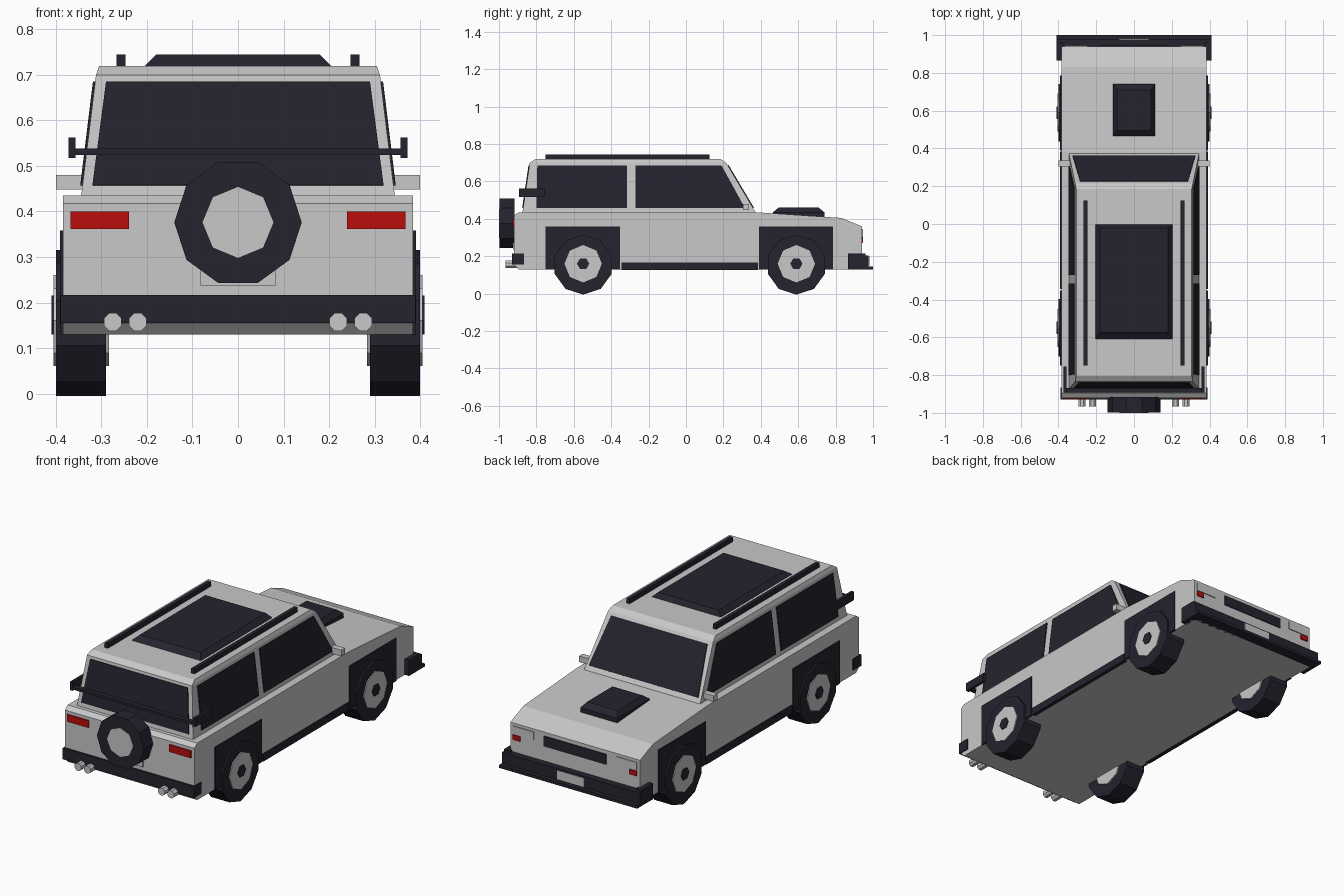
import bpy, bmesh, math
from mathutils import Vector, Matrix

if "Cube" in bpy.data.objects:
    bpy.data.objects.remove(bpy.data.objects["Cube"])


def mat(name, col):
    m = bpy.data.materials.new(name)
    m.diffuse_color = (*col, 1)
    m.use_nodes = True
    m.node_tree.nodes["Principled BSDF"].inputs["Base Color"].default_value = m.diffuse_color
    return m


PAINT = mat("light_grey_paint", (0.58, 0.58, 0.58))
DARK = mat("dark_trim", (0.018, 0.017, 0.028))
RED = mat("red_lens", (0.5, 0.004, 0.004))


def finish(bm, name, material):
    bmesh.ops.recalc_face_normals(bm, faces=bm.faces)
    me = bpy.data.meshes.new(name)
    bm.to_mesh(me)
    bm.free()
    me.materials.append(material)
    ob = bpy.data.objects.new(name, me)
    bpy.context.collection.objects.link(ob)
    return ob


def loft(name, rings, material):
    """Skin a list of equal-length point rings and cap both ends."""
    bm = bmesh.new()
    vs = [[bm.verts.new(p) for p in r] for r in rings]
    n = len(rings[0])
    for a, b in zip(vs, vs[1:]):
        for i in range(n):
            j = (i + 1) % n
            bm.faces.new((a[i], a[j], b[j], b[i]))
    bm.faces.new(vs[0])
    bm.faces.new(vs[-1])
    return finish(bm, name, material)


def rect(hw, y0, y1, z):
    return [(-hw, y0, z), (hw, y0, z), (hw, y1, z), (-hw, y1, z)]


def box(name, x, y, z, material):
    ring = lambda h: [(x[0], y[0], h), (x[1], y[0], h), (x[1], y[1], h), (x[0], y[1], h)]
    return loft(name, [ring(z[0]), ring(z[1])], material)


def pair(name, x, y, z, material):
    """Left and right copies of a box."""
    box("right_" + name, x, y, z, material)
    box("left_" + name, (-x[1], -x[0]), y, z, material)


def plate(name, pts, out, material):
    """Thin pane laid on a surface, raised along out."""
    o = Vector(out)
    loft(name, [[Vector(p) - o * 0.002 for p in pts], [Vector(p) + o * 0.005 for p in pts]], material)


def disc(name, centre, r, depth, sides, axis, material, turn=0):
    bm = bmesh.new()
    rot = Matrix.Rotation(math.pi / 2, 4, 'Y' if axis == 'X' else 'X')
    bmesh.ops.create_cone(bm, cap_ends=True, segments=sides, radius1=r, radius2=r, depth=depth,
                          matrix=Matrix.Translation(centre) @ rot @ Matrix.Rotation(turn, 4, 'Z'))
    return finish(bm, name, material)


# Lower body: side profile swept across the width
profile = [(-0.895, 0.13), (-0.92, 0.155), (-0.92, 0.417), (-0.895, 0.435), (0.38, 0.435),
           (0.83, 0.405), (0.94, 0.36), (0.94, 0.13)]
loft("body", [[(x, y, z) for y, z in profile] for x in (-0.385, 0.385)], PAINT)

# Cabin with chamfered roof edge
loft("cabin", [rect(0.345, -0.875, 0.375, 0.43), rect(0.312, -0.835, 0.215, 0.70),
               rect(0.305, -0.805, 0.185, 0.72)], PAINT)


def t(z):
    return (z - 0.43) / 0.27


def side_x(z):
    return 0.345 - 0.033 * t(z)


# Windows
LO, HI = 0.457, 0.685
for s, side in ((1, "right"), (-1, "left")):
    for part, a, b, c, d in (("rear", -0.80, -0.315, -0.315, -0.795), ("front", -0.27, 0.315, 0.19, -0.27)):
        plate(f"{side}_{part}_window", [(s * side_x(LO), a, LO), (s * side_x(LO), b, LO),
              (s * side_x(HI), c, HI), (s * side_x(HI), d, HI)], (s, 0, 0.12), DARK)
for name, w0, w1, y0, dy, out in (("rear_window", 0.32, 0.29, -0.875, 0.04, (0, -1, 0.15)),
                                  ("windshield", 0.325, 0.285, 0.375, -0.16, (0, 0.86, 0.5))):
    ya, yb = y0 + dy * t(LO), y0 + dy * t(HI)
    plate(name, [(-w0, ya, LO), (w0, ya, LO), (w1, yb, HI), (-w1, yb, HI)], out, DARK)

# Roof box, roof rails and bonnet scoop
loft("roof_box", [rect(0.21, -0.615, 0, 0.715), rect(0.18, -0.575, -0.02, 0.745)], DARK)
pair("roof_rail", (0.247, 0.267), (-0.75, 0.125), (0.719, 0.745), DARK)
loft("bonnet_scoop", [rect(0.11, 0.465, 0.74, 0.405), rect(0.11, 0.465, 0.74, 0.435),
                      rect(0.09, 0.495, 0.71, 0.46)], DARK)

# Wheels: tyre, rim through the tyre, hub cap
for y, end in ((-0.55, "rear"), (0.59, "front")):
    for s, side in ((1, "right"), (-1, "left")):
        n = f"{side}_{end}_"
        disc(n + "tyre", (s * 0.345, y, 0.155), 0.16, 0.11, 10, 'X', DARK, math.pi / 2)
        disc(n + "rim", (s * 0.344, y, 0.16), 0.10, 0.122, 8, 'X', PAINT)
        disc(n + "hub_cap", (s * 0.395, y, 0.16), 0.033, 0.03, 6, 'X', DARK)
    pair(end + "_arch_panel", (0.38, 0.391), (y - 0.2, y + 0.197), (0.129, 0.358), DARK)

# Sills and mirrors
pair("sill", (0.37, 0.391), (-0.345, 0.385), (0.127, 0.167), DARK)
pair("mirror", (0.335, 0.40), (0.305, 0.337), (0.448, 0.48), PAINT)

# Spare wheel on its mount
disc("spare_tyre", (0, -0.957, 0.376), 0.14, 0.08, 10, 'Y', DARK, math.pi / 2)
disc("spare_rim", (0, -0.96, 0.376), 0.078, 0.08, 8, 'Y', PAINT)
box("rear_plate", (-0.082, 0.082), (-0.926, -0.915), (0.237, 0.35), PAINT)

# Rear bumper, tail lights, exhausts
box("rear_bumper", (-0.39, 0.39), (-0.93, -0.865), (0.155, 0.216), DARK)
pair("tail_light", (0.24, 0.368), (-0.927, -0.915), (0.362, 0.40), RED)
for i, x in enumerate((-0.275, -0.22, 0.22, 0.275)):
    disc(f"exhaust_{i + 1}", (x, -0.925, 0.157), 0.021, 0.08, 8, 'Y', PAINT, math.pi / 8)

# Rear spoiler bar with end plates
box("spoiler_bar", (-0.37, 0.37), (-0.893, -0.868), (0.524, 0.538), DARK)
pair("spoiler_end", (0.357, 0.372), (-0.893, -0.755), (0.517, 0.563), DARK)

# Front bumper with wrapped ends and lower lip
box("front_bumper", (-0.41, 0.41), (0.93, 0.977), (0.13, 0.205), DARK)
pair("bumper_end", (0.375, 0.41), (0.865, 0.96), (0.13, 0.215), DARK)
box("front_lip", (-0.41, 0.41), (0.93, 1.0), (0.13, 0.146), DARK)
box("front_plate", (-0.08, 0.08), (0.97, 0.981), (0.15, 0.198), PAINT)

# Grille, headlights, indicators
box("grille", (-0.185, 0.185), (0.93, 0.945), (0.285, 0.34), DARK)
pair("headlight", (0.245, 0.368), (0.93, 0.945), (0.302, 0.345), PAINT)
pair("indicator", (0.325, 0.368), (0.93, 0.946), (0.272, 0.298), RED)
